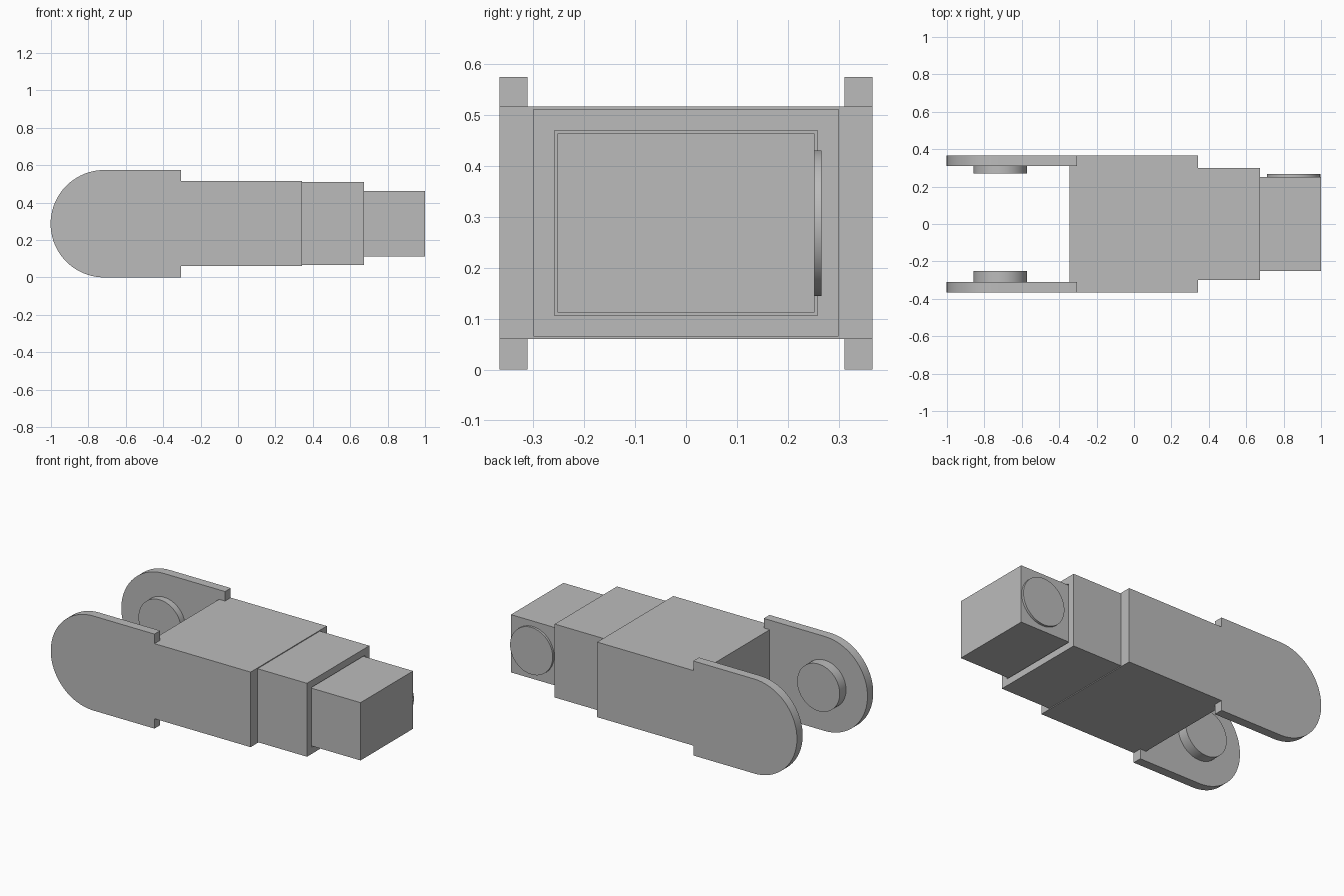
import bpy, bmesh, math
from mathutils import Matrix, Vector

cube = bpy.data.objects.get("Cube")
if cube:
    bpy.data.objects.remove(cube, do_unlink=True)

grey = bpy.data.materials.new("plain grey")
grey.use_nodes = True
colour = (0.5, 0.5, 0.5, 1)
grey.diffuse_color = colour
grey.node_tree.nodes["Principled BSDF"].inputs["Base Color"].default_value = colour

MID_Z = 0.287
EYE_X = -0.715


def finish(name, bm, smooth=False):
    bmesh.ops.recalc_face_normals(bm, faces=bm.faces)
    mesh = bpy.data.meshes.new(name)
    bm.to_mesh(mesh)
    bm.free()
    mesh.materials.append(grey)
    obj = bpy.data.objects.new(name, mesh)
    bpy.context.collection.objects.link(obj)
    if smooth:
        bpy.ops.object.select_all(action='DESELECT')
        obj.select_set(True)
        bpy.context.view_layer.objects.active = obj
        bpy.ops.object.shade_smooth_by_angle(angle=math.radians(30))
    return obj


def box(name, x0, x1, half_y, z0, z1):
    bm = bmesh.new()
    bmesh.ops.create_cube(bm, size=1)
    bmesh.ops.scale(bm, vec=(x1 - x0, 2 * half_y, z1 - z0), verts=bm.verts)
    bmesh.ops.translate(bm, vec=((x0 + x1) / 2, 0, (z0 + z1) / 2), verts=bm.verts)
    return finish(name, bm)


def disc(name, x, y0, y1, radius):
    bm = bmesh.new()
    place = Matrix.Translation((x, (y0 + y1) / 2, MID_Z)) @ Matrix.Rotation(math.pi / 2, 4, 'X')
    bmesh.ops.create_cone(bm, cap_ends=True, segments=64, radius1=radius,
                          radius2=radius, depth=abs(y1 - y0), matrix=place)
    return finish(name, bm, True)


def lug(name, y0, y1):
    # Round-ended plate: half circle closed by a straight edge
    r, steps = MID_Z, 40
    points = [(-0.305, 2 * r), (-0.305, 0)]
    for i in range(steps + 1):
        a = -math.pi / 2 - math.pi * i / steps
        points.append((EYE_X + r * math.cos(a), MID_Z + r * math.sin(a)))
    bm = bmesh.new()
    face = bm.faces.new([bm.verts.new((x, y0, z)) for x, z in points])
    side = bmesh.ops.extrude_face_region(bm, geom=[face])["geom"]
    moved = [v for v in side if isinstance(v, bmesh.types.BMVert)]
    bmesh.ops.translate(bm, vec=(0, y1 - y0, 0), verts=moved)
    return finish(name, bm, True)


# Telescoping body
box("main_body", -0.345, 0.341, 0.366, 0.06, 0.516)
sleeve = box("middle_sleeve", 0.341, 0.673, 0.299, 0.065, 0.511)
box("end_block", 0.345, 1.0, 0.252, 0.112, 0.463)

# Narrow clearance around the end block
cutter = box("sleeve_cutter", 0.36, 0.7, 0.258, 0.106, 0.469)
cutter.hide_render = True
cutter.hide_viewport = True
cut = sleeve.modifiers.new("opening", 'BOOLEAN')
cut.operation = 'DIFFERENCE'
cut.solver = 'EXACT'
cut.object = cutter

# Fork plates and their inner bosses
lug("left_fork_plate", 0.311, 0.366)
lug("right_fork_plate", -0.311, -0.366)
disc("left_fork_boss", EYE_X, 0.27, 0.315, 0.143)
disc("right_fork_boss", EYE_X, -0.25, -0.315, 0.143)

# Button on the end block
disc("end_button", 0.853, 0.245, 0.266, 0.143)
